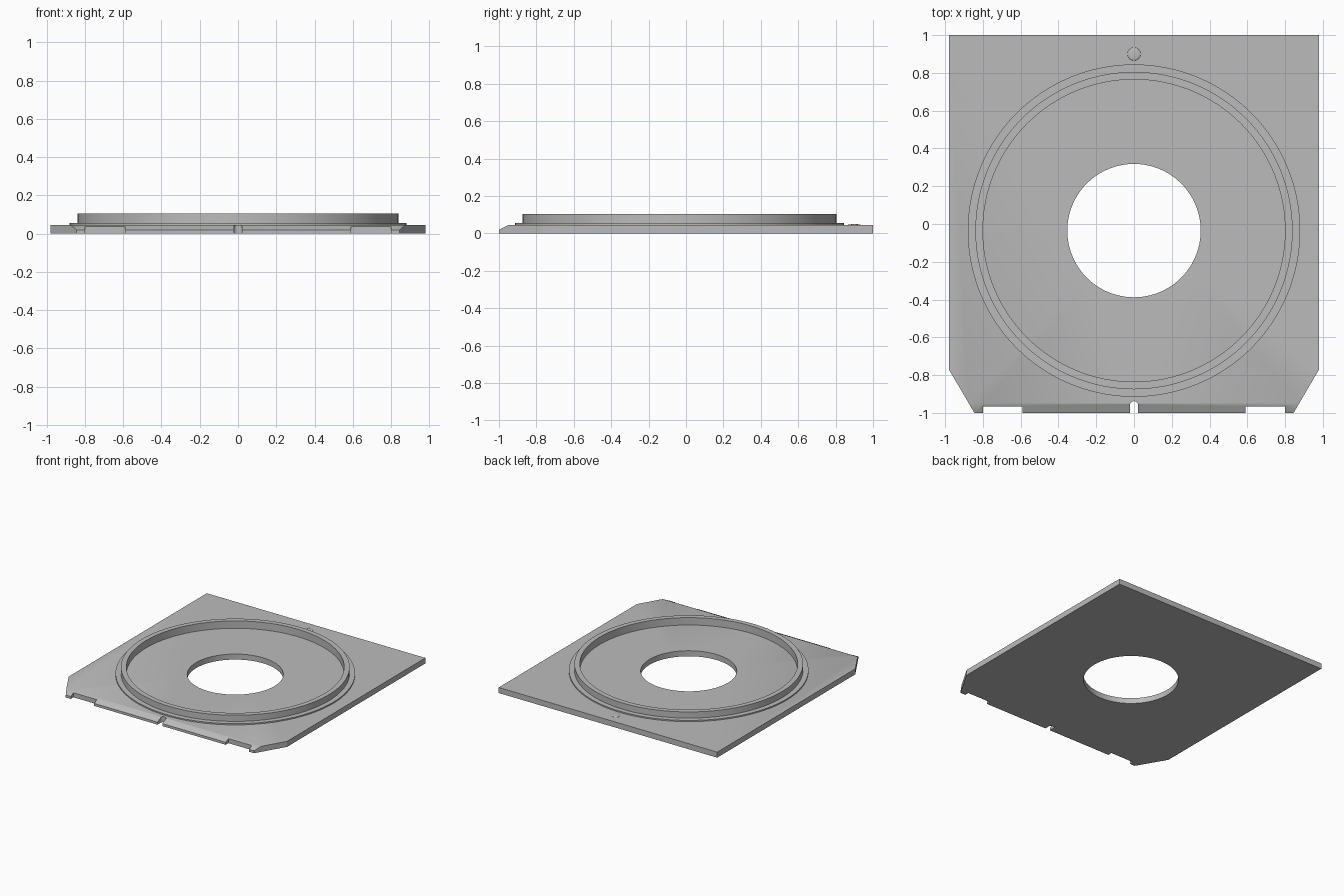
import bpy, bmesh, math
from mathutils import Matrix, Vector

cube = bpy.data.objects.get("Cube")
if cube:
    bpy.data.objects.remove(cube, do_unlink=True)

grey = bpy.data.materials.new("plain grey")
grey.use_nodes = True
grey.diffuse_color = (0.5, 0.5, 0.5, 1)
grey.node_tree.nodes["Principled BSDF"].inputs["Base Color"].default_value = (0.5, 0.5, 0.5, 1)

TOP = 0.045          # plate thickness
CY = -0.035          # centre of the round features
STEPS = 128


def make_object(name, bm):
    bmesh.ops.recalc_face_normals(bm, faces=bm.faces)
    mesh = bpy.data.meshes.new(name)
    bm.to_mesh(mesh)
    bm.free()
    mesh.materials.append(grey)
    obj = bpy.data.objects.new(name, mesh)
    bpy.context.collection.objects.link(obj)
    return obj


def smooth(obj):
    obj.data.shade_smooth()
    obj.data.set_sharp_from_angle(angle=math.radians(30))


def prism(name, points, direction):
    """Extrude a closed outline along a direction."""
    bm = bmesh.new()
    face = bm.faces.new([bm.verts.new(p) for p in points])
    ext = bmesh.ops.extrude_face_region(bm, geom=[face])
    verts = [v for v in ext["geom"] if isinstance(v, bmesh.types.BMVert)]
    bmesh.ops.translate(bm, verts=verts, vec=Vector(direction))
    return make_object(name, bm)


def box(name, x0, x1, y0, y1):
    return prism(name, [(x0, y0, -1), (x1, y0, -1), (x1, y1, -1), (x0, y1, -1)], (0, 0, 2))


def lathe(name, profile):
    """Spin a closed (radius, z) profile about the round centre."""
    bm = bmesh.new()
    rings = [[bm.verts.new((r * math.cos(a), CY + r * math.sin(a), z)) for r, z in profile]
             for a in (math.tau * i / STEPS for i in range(STEPS))]
    n = len(profile)
    for i in range(STEPS):
        a, b = rings[i], rings[(i + 1) % STEPS]
        for j in range(n):
            k = (j + 1) % n
            bm.faces.new((a[j], b[j], b[k], a[k]))
    return make_object(name, bm)


def cylinder(name, r, y, steps):
    bm = bmesh.new()
    bmesh.ops.create_cone(bm, cap_ends=True, segments=steps, radius1=r, radius2=r,
                          depth=2, matrix=Matrix.Translation((0, y, 0)))
    return make_object(name, bm)


# Base plate with clipped front corners
half = [(0.845, -1, 0), (0.98, -0.77, 0), (0.98, 1, 0)]
outline = half + [(-x, y, z) for x, y, z in reversed(half)]
plate = prism("base_plate", outline, (0, 0, TOP))

# Cutters: centre hole, sloped front edge, edge notches and rounded slot
cutters = [
    cylinder("hole_cutter", 0.353, CY, STEPS),
    prism("slope_cutter", [(-1.2, -0.95, TOP), (-1.2, -1.05, -0.005),
                           (-1.2, -1.05, 0.2), (-1.2, -0.95, 0.2)], (2.4, 0, 0)),
    box("left_notch_cutter", 0.59, 0.80, -1.1, -0.965),
    box("right_notch_cutter", -0.80, -0.59, -1.1, -0.965),
    box("slot_cutter", -0.022, 0.022, -1.1, -0.96),
    cylinder("slot_end_cutter", 0.022, -0.96, 24),
]
for cutter in cutters:
    cutter.hide_render = True
    mod = plate.modifiers.new(cutter.name, "BOOLEAN")
    mod.operation = "DIFFERENCE"
    mod.solver = "EXACT"
    mod.object = cutter
bpy.context.view_layer.update()
graph = bpy.context.evaluated_depsgraph_get()
cut_mesh = bpy.data.meshes.new_from_object(plate.evaluated_get(graph))
plate.modifiers.clear()
plate.data = cut_mesh
for cutter in cutters:
    bpy.data.objects.remove(cutter, do_unlink=True)
smooth(plate)

# Raised ring standing on a thin flange
ring = lathe("raised_ring", [(0.80, 0.03), (0.88, 0.03), (0.88, 0.055),
                             (0.84, 0.055), (0.84, 0.105), (0.80, 0.105)])
smooth(ring)

# Shallow locating bump near the back edge
bm = bmesh.new()
bmesh.ops.create_uvsphere(bm, u_segments=24, v_segments=12, radius=1,
                          matrix=Matrix.Translation((0, 0.9, TOP)) @ Matrix.Diagonal((0.035, 0.035, 0.005, 1)))
bump = make_object("locating_bump", bm)
bump.data.shade_smooth()
